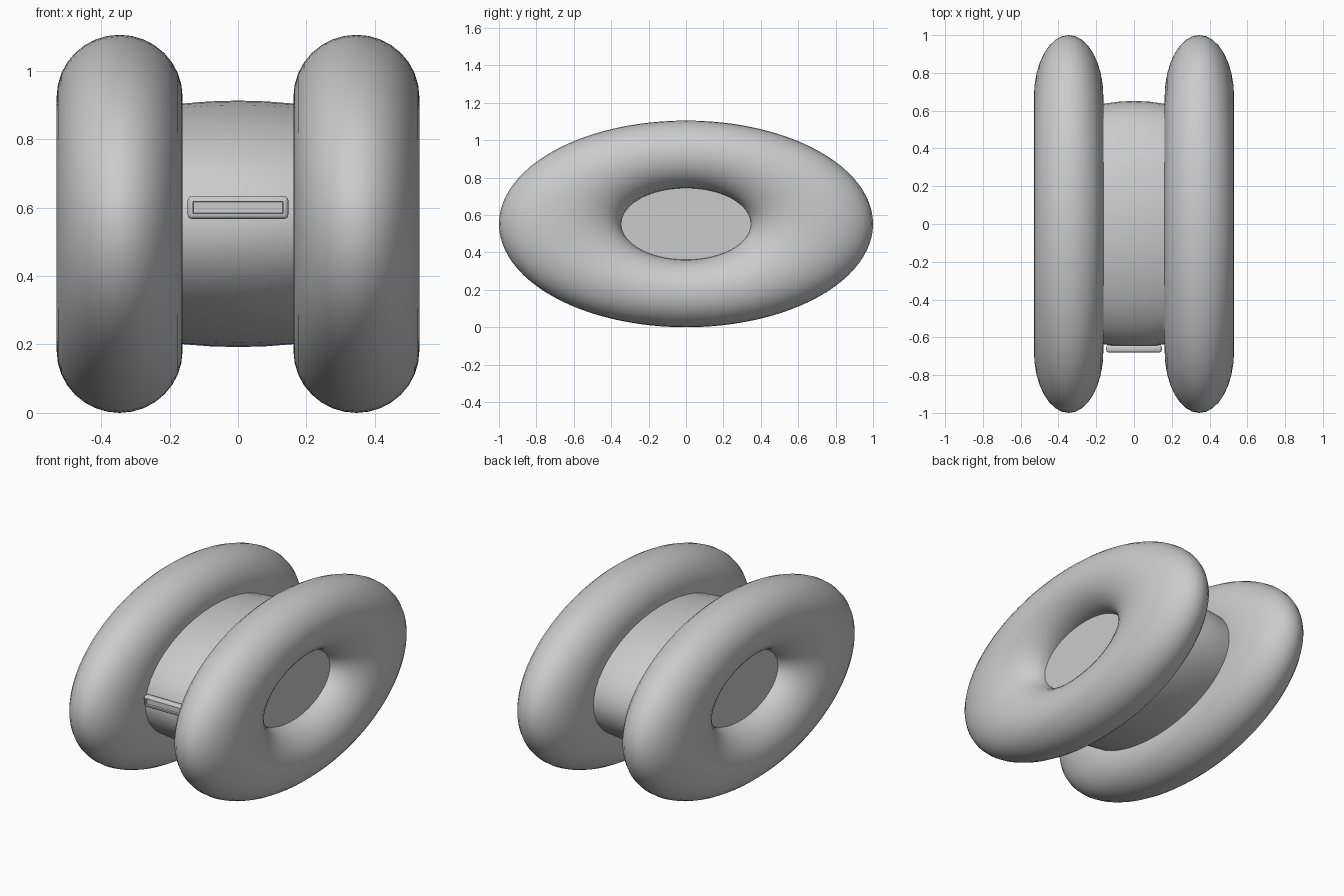
import bpy, bmesh, math
from mathutils import Matrix

old = bpy.data.objects.get("Cube")
if old:
    bpy.data.objects.remove(old, do_unlink=True)

CENTRE_Z = 0.5525
SQUASH = 0.5525          # height of the oval relative to its depth

grey = bpy.data.materials.new("plain_grey")
grey.use_nodes = True
grey.diffuse_color = (0.6, 0.6, 0.6, 1)
grey.node_tree.nodes["Principled BSDF"].inputs["Base Color"].default_value = (0.6, 0.6, 0.6, 1)


def finish(bm, name, angle):
    """Turn the bmesh into a smooth-shaded object."""
    bmesh.ops.recalc_face_normals(bm, faces=bm.faces)
    mesh = bpy.data.meshes.new(name)
    bm.to_mesh(mesh)
    bm.free()
    mesh.materials.append(grey)
    obj = bpy.data.objects.new(name, mesh)
    bpy.context.collection.objects.link(obj)
    bpy.ops.object.select_all(action="DESELECT")
    obj.select_set(True)
    bpy.context.view_layer.objects.active = obj
    bpy.ops.object.shade_smooth_by_angle(angle=math.radians(angle))
    return obj


def oval_lathe(name, profile, steps, closed):
    """Sweep (x, radius) points round the x axis along a flattened oval."""
    bm = bmesh.new()
    rings = []
    for i in range(steps):
        a = math.tau * i / steps
        rings.append([bm.verts.new((x, r * math.cos(a), CENTRE_Z + SQUASH * r * math.sin(a)))
                      for x, r in profile])
    count = len(profile)
    for i in range(steps):
        here, after = rings[i], rings[(i + 1) % steps]
        for j in range(count if closed else count - 1):
            k = (j + 1) % count
            bm.faces.new((here[j], here[k], after[k], after[j]))
    if not closed:
        for end in (0, -1):
            bm.faces.new([ring[end] for ring in rings])
    return finish(bm, name, 40)


# Fat oval rings on each side
for side, label in ((1, "left_ring"), (-1, "right_ring")):
    section = []
    for j in range(32):
        t = math.tau * j / 32
        section.append((side * 0.346 + 0.184 * math.sin(t), 0.672 + 0.328 * math.cos(t)))
    oval_lathe(label, section, 96, True)

# Barrel between the rings, its flat ends closing the ring holes
half = [(0.08, 0.648), (0.165, 0.636), (0.362, 0.59)]
barrel = [(-x, r) for x, r in reversed(half)] + [(0, 0.652)] + half
oval_lathe("barrel", barrel, 48, False)

# Rounded bar with a shallow recess on the front of the barrel
bm = bmesh.new()
bmesh.ops.create_cube(bm, size=1, matrix=Matrix.Translation((0, -0.661, 0.6))
                      @ Matrix.Diagonal((0.294, 0.038, 0.066, 1)))
bmesh.ops.bevel(bm, geom=bm.edges[:], offset=0.012, segments=3, profile=0.5, affect="EDGES")
bm.normal_update()
front = min(bm.faces, key=lambda f: f.calc_center_median().y)
bmesh.ops.inset_region(bm, faces=[front], thickness=0.005)
bmesh.ops.inset_region(bm, faces=[front], thickness=0.002, depth=-0.01)
finish(bm, "front_bar", 35)
